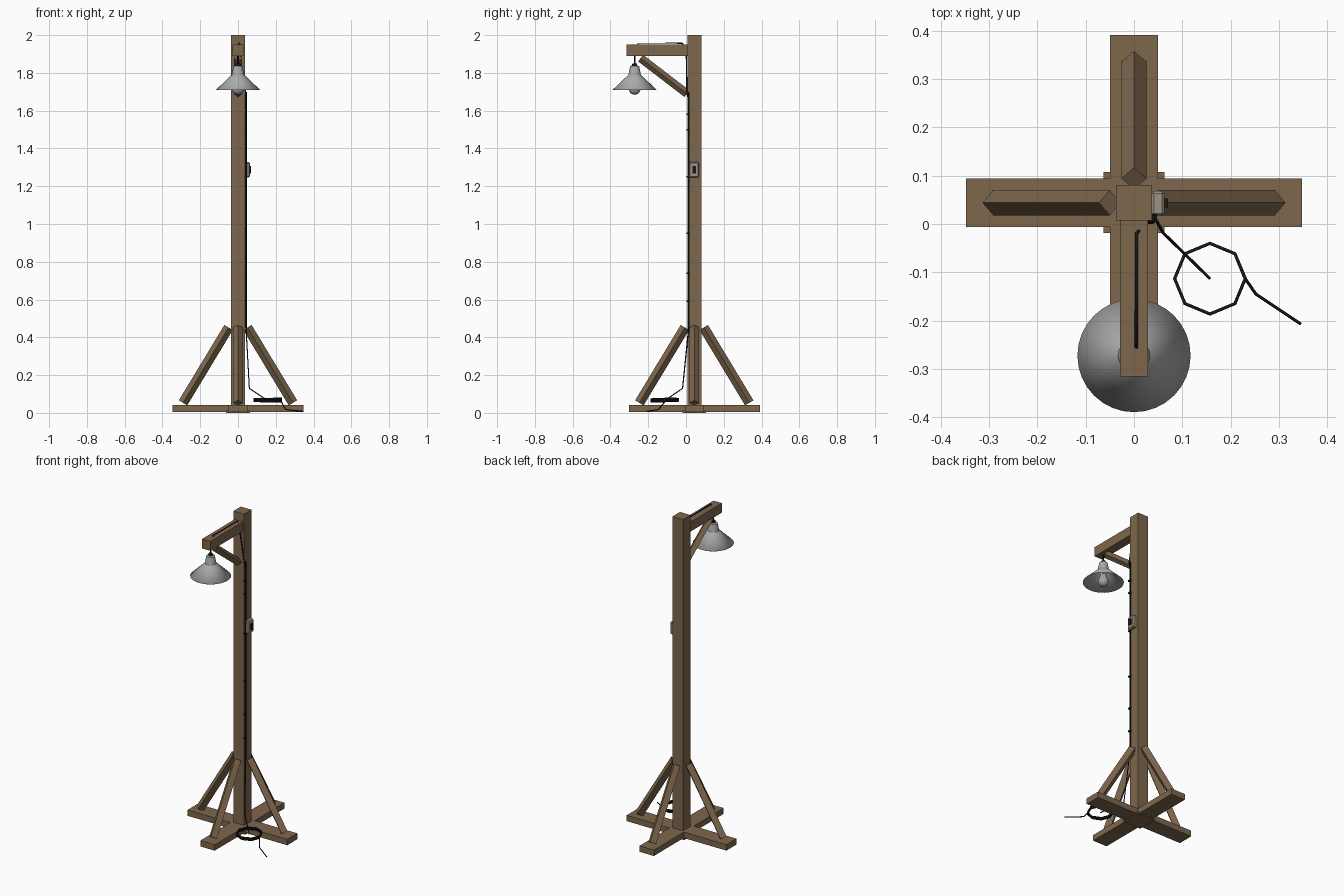
import bpy, bmesh, math
from mathutils import Vector, Matrix

if "Cube" in bpy.data.objects:
    bpy.data.objects.remove(bpy.data.objects["Cube"], do_unlink=True)


def material(name, r, g, b):
    m = bpy.data.materials.new(name)
    m.use_nodes = True
    m.diffuse_color = (r, g, b, 1)
    m.node_tree.nodes["Principled BSDF"].inputs["Base Color"].default_value = (r, g, b, 1)
    return m


WOOD = material("brown wood", 0.21, 0.135, 0.075)
METAL = material("grey enamel", 0.4, 0.41, 0.41)
BULB = material("bulb glass", 0.36, 0.37, 0.38)
BLACK = material("black rubber", 0.01, 0.01, 0.011)
BEIGE = material("beige plastic", 0.33, 0.29, 0.23)
PY = 0.044   # post centre in y


def finish(name, bm, mat):
    bmesh.ops.recalc_face_normals(bm, faces=bm.faces[:])
    me = bpy.data.meshes.new(name)
    bm.to_mesh(me)
    bm.free()
    me.materials.append(mat)
    ob = bpy.data.objects.new(name, me)
    bpy.context.collection.objects.link(ob)
    return ob


def box(name, x, y, z, mat, bevel=0.0):
    bm = bmesh.new()
    bmesh.ops.create_cube(bm, size=1)
    for v in bm.verts:
        for i, (lo, hi) in enumerate((x, y, z)):
            v.co[i] = lo if v.co[i] < 0 else hi
    if bevel:
        bmesh.ops.bevel(bm, geom=bm.edges[:], offset=bevel, segments=1, affect='EDGES')
    return finish(name, bm, mat)


def diamond_beam(name, a, b, r, mat):
    """Square bar between two points, turned so an edge points up."""
    a, b = Vector(a), Vector(b)
    d = b - a
    bm = bmesh.new()
    mat4 = Matrix.Translation((a + b) / 2) @ d.to_track_quat('Z', 'Y').to_matrix().to_4x4()
    bmesh.ops.create_cone(bm, cap_ends=True, segments=4, radius1=r, radius2=r,
                          depth=d.length, matrix=mat4)
    return finish(name, bm, mat)


def lathe(name, profile, centre, mat, thickness=0.0):
    bm = bmesh.new()
    vs = [bm.verts.new((centre[0] + r, centre[1], z)) for r, z in profile]
    es = [bm.edges.new(p) for p in zip(vs, vs[1:])]
    bmesh.ops.spin(bm, geom=vs + es, cent=(*centre, 0), axis=(0, 0, 1),
                   angle=math.tau, steps=32, use_duplicate=False)
    bmesh.ops.remove_doubles(bm, verts=bm.verts[:], dist=1e-5)
    ob = finish(name, bm, mat)
    if thickness:
        mod = ob.modifiers.new("sheet", 'SOLIDIFY')
        mod.thickness = thickness
    bpy.ops.object.select_all(action='DESELECT')
    ob.select_set(True)
    bpy.context.view_layer.objects.active = ob
    bpy.ops.object.shade_smooth_by_angle(angle=math.radians(35))
    return ob


def cable(name, points, r):
    cu = bpy.data.curves.new(name, 'CURVE')
    cu.dimensions = '3D'
    cu.bevel_depth = r
    cu.bevel_resolution = 1
    cu.use_fill_caps = True
    sp = cu.splines.new('POLY')
    sp.points.add(len(points) - 1)
    for p, co in zip(sp.points, points):
        p.co = (*co, 1)
    cu.materials.append(BLACK)
    ob = bpy.data.objects.new(name, cu)
    bpy.context.collection.objects.link(ob)
    return ob


# Post, arm and crossed feet
box("post", (-0.037, 0.037), (PY - 0.037, PY + 0.037), (0.002, 2), WOOD)
box("arm", (-0.029, 0.029), (-0.315, 0.01), (1.89, 1.95), WOOD)
box("foot_side_to_side", (-0.347, 0.347), (PY - 0.05, PY + 0.05), (0.005, 0.042), WOOD)
box("foot_front_to_back", (-0.05, 0.05), (PY - 0.347, PY + 0.347), (0.005, 0.042), WOOD)
box("foot_plate", (-0.063, 0.063), (PY - 0.063, PY + 0.063), (0, 0.012), WOOD)

# Four leg braces around the post
for name, dx, dy in (("left", 1, 0), ("right", -1, 0), ("back", 0, 1), ("front", 0, -1)):
    diamond_beam(name + "_leg_brace",
                 (dx * 0.291, PY + dy * 0.291, 0.053),
                 (dx * 0.05, PY + dy * 0.05, 0.452), 0.026, WOOD)
diamond_beam("arm_brace", (0, -0.24, 1.878), (0, 0.005, 1.69), 0.022, WOOD)

# Hanging lamp
LAMP = (0, -0.272)
lathe("lamp_shade", [(0.012, 1.84), (0.024, 1.836), (0.033, 1.79), (0.117, 1.71)],
      LAMP, METAL, 0.002)
lathe("lamp_neck", [(0, 1.85), (0.012, 1.85), (0.014, 1.835), (0, 1.835)], LAMP, BLACK)
lathe("lamp_socket", [(0, 1.836), (0.019, 1.836), (0.019, 1.76), (0, 1.76)], LAMP, METAL)
bulb = [(0.031 * math.sin(a), 1.715 - 0.031 * math.cos(a))
        for a in (math.pi * i / 10 for i in range(8))]
lathe("bulb", bulb + [(0.018, 1.76)], LAMP, BULB)
cable("lamp_cord", [(*LAMP, 1.895), (*LAMP, 1.845)], 0.004)

# Switch box on the left side of the post
box("switch_box", (0.036, 0.063), (0.017, 0.068), (1.247, 1.327), BEIGE, 0.005)
box("switch_button", (0.06, 0.07), (0.034, 0.053), (1.268, 1.306), BLACK)

# Cable along the arm, down the post and to the ground
cable("arm_cable", [(0.005, -0.255, 1.94), (0.005, -0.255, 1.957), (0.005, -0.02, 1.957),
                    (0.01, -0.014, 1.948), (0.012, 0.002, 1.885), (0.04, 0.004, 1.7),
                    (0.042, 0.015, 1.65)], 0.0035)
cable("post_cable", [(0.042, 0.015, 1.7), (0.042, 0.015, 0.45)], 0.0045)
cable("drop_cable", [(0.042, 0.015, 0.46), (0.06, -0.018, 0.13), (0.157, -0.113, 0.065)], 0.0032)
for z in (1.58, 1.5, 1.25, 0.95, 0.74, 0.59):
    box("cable_staple", (0.034, 0.048), (0.003, 0.021), (z - 0.004, z + 0.004), BLACK)

# Eight-sided cable coil and its loose tail
TURNS = 4
coil = []
for i in range(8 * TURNS + 1):
    a = math.tau * i / 8
    coil.append((0.157 + 0.073 * math.cos(a), -0.113 + 0.073 * math.sin(a),
                 0.078 - 0.02 * i / (8 * TURNS)))
cable("cable_coil", coil, 0.0035)
cable("cable_tail", [coil[-1], (0.252, -0.145, 0.018), (0.345, -0.207, 0.008)], 0.0032)
